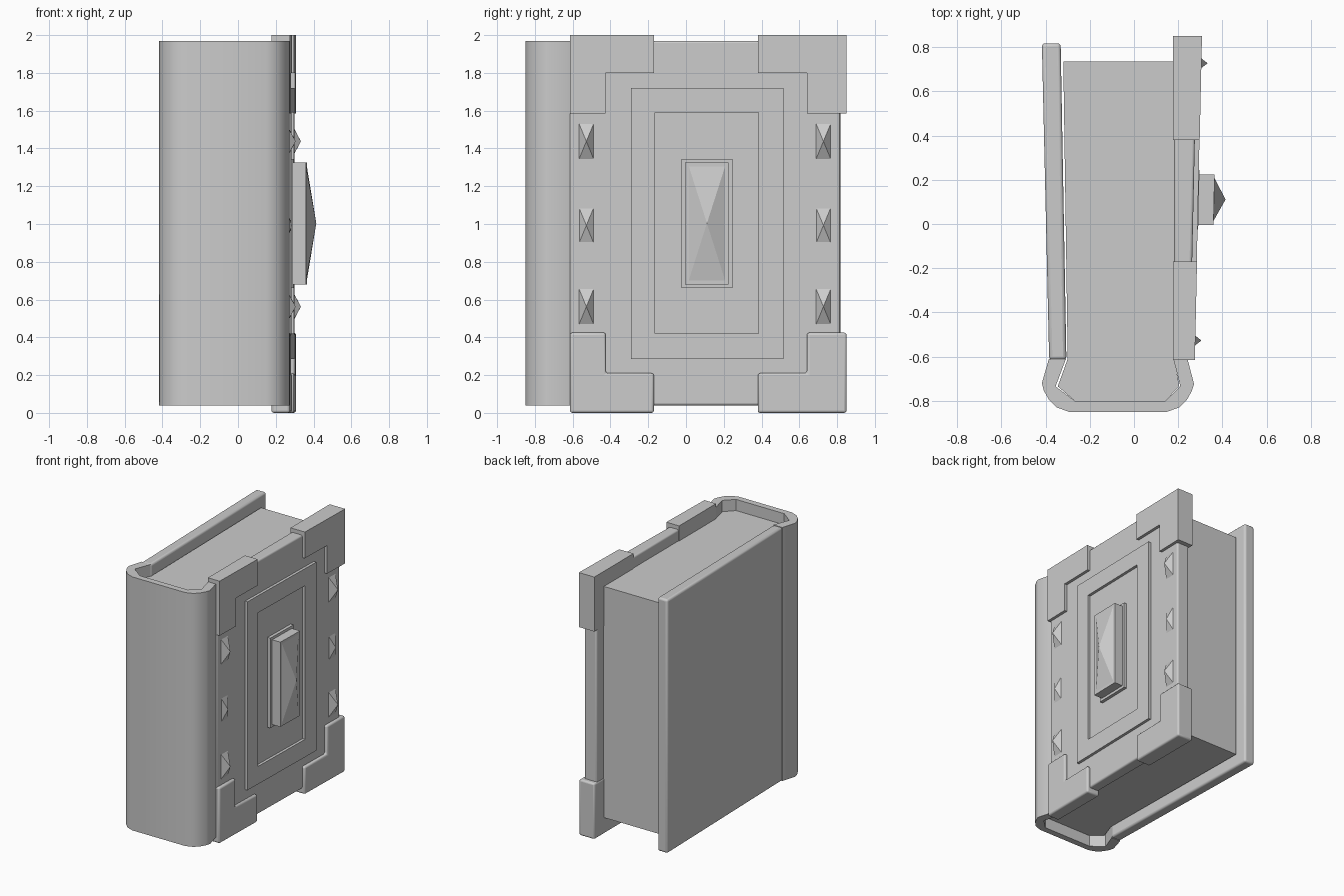
import bpy, bmesh, math

if "Cube" in bpy.data.objects:
    bpy.data.objects.remove(bpy.data.objects["Cube"])

TILT = 0.022  # the front cover leans outwards slightly along y


def finish(name, bm, bevel=0.0, tilt=False, segments=3):
    if tilt:
        for v in bm.verts:
            if v.co.x > 0.2:
                v.co.x += TILT * v.co.y
    bmesh.ops.recalc_face_normals(bm, faces=bm.faces)
    me = bpy.data.meshes.new(name)
    bm.to_mesh(me)
    bm.free()
    ob = bpy.data.objects.new(name, me)
    bpy.context.collection.objects.link(ob)
    if bevel:
        m = ob.modifiers.new("bevel", 'BEVEL')
        m.width, m.segments = bevel, segments
        m.limit_method, m.angle_limit = 'ANGLE', math.radians(40)
    return ob


def smooth(ob, angle=35):
    bpy.ops.object.select_all(action='DESELECT')
    ob.select_set(True)
    bpy.context.view_layer.objects.active = ob
    bpy.ops.object.shade_smooth_by_angle(angle=math.radians(angle))


def prism(name, pts, a, b, axis='z', **kw):
    """Extrude an (x, y) profile along z, or a (y, z) profile along x."""
    bm = bmesh.new()
    rings = [[bm.verts.new((p, q, d) if axis == 'z' else (d, p, q)) for p, q in pts]
             for d in (a, b)]
    bm.faces.new(rings[0])
    bm.faces.new(rings[1])
    for i in range(len(pts)):
        j = (i + 1) % len(pts)
        bm.faces.new((rings[0][i], rings[0][j], rings[1][j], rings[1][i]))
    return finish(name, bm, **kw)


def rect(y0, y1, z0, z1):
    return [(y0, z0), (y1, z0), (y1, z1), (y0, z1)]


def pyramid(name, y0, y1, z0, z1, x, apex):
    bm = bmesh.new()
    base = [bm.verts.new((x, y, z)) for y, z in rect(y0, y1, z0, z1)]
    tip = bm.verts.new((apex, (y0 + y1) / 2, (z0 + z1) / 2))
    bm.faces.new(base)
    for i in range(4):
        bm.faces.new((base[i], base[(i + 1) % 4], tip))
    return finish(name, bm, tilt=True)


# Spine: rounded outside, faceted inside
outer = [(-0.385, -0.61), (-0.417, -0.72), (-0.408, -0.755), (-0.385, -0.795),
         (-0.35, -0.83), (-0.295, -0.85), (0.15, -0.85), (0.205, -0.83),
         (0.24, -0.795), (0.262, -0.755), (0.272, -0.725), (0.242, -0.61)]
inner = [(0.178, -0.61), (0.21, -0.735), (0.14, -0.803), (-0.265, -0.803),
         (-0.355, -0.735), (-0.308, -0.61)]
smooth(prism("spine", outer + inner, 0.04, 1.97))

# Page block, recessed and filling the spine
prism("pages", [(-0.32, 0.735), (-0.30, -0.61), (-0.345, -0.735), (-0.262, -0.806),
                (0.137, -0.806), (0.205, -0.735), (0.183, -0.61), (0.19, 0.735)],
      0.125, 1.885)

# Covers
smooth(prism("back_cover", [(-0.384, -0.615), (-0.306, -0.615),
                            (-0.332, 0.818), (-0.417, 0.818)],
             0.04, 1.97, bevel=0.015))
smooth(prism("front_cover", rect(-0.615, 0.815, 0.04, 1.97), 0.182, 0.267,
             axis='x', tilt=True, bevel=0.012))

# Raised rectangular frame on the front cover
bm = bmesh.new()
loops = [[[bm.verts.new((x, y, z)) for y, z in r] for x in (0.26, 0.288)]
         for r in (rect(-0.29, 0.515, 0.285, 1.72), rect(-0.165, 0.385, 0.42, 1.59))]
(ob_, of_), (ib_, if_) = loops
for p, q in ((ob_, of_), (of_, if_), (if_, ib_), (ib_, ob_)):
    for i in range(4):
        j = (i + 1) % 4
        bm.faces.new((p[i], p[j], q[j], q[i]))
finish("cover_frame", bm, tilt=True)

# L-shaped corner guards: square at the top, rounded at the bottom
for side, y, dy, w in (("spine", -0.615, 0.445, 0.19), ("edge", 0.85, -0.47, 0.21)):
    w = math.copysign(w, dy)
    for end, z, dz, h in (("top", 2.0, -0.415, -0.2), ("bottom", 0.0, 0.425, 0.21)):
        pts = [(y, z), (y + dy, z), (y + dy, z + h), (y + w, z + h),
               (y + w, z + dz), (y, z + dz)]
        ob = prism(f"{end}_{side}_corner", pts, 0.177, 0.289, axis='x', tilt=True,
                   bevel=0.013 if end == "bottom" else 0)
        if end == "bottom":
            smooth(ob)

# Pyramid studs down both sides
for y in (-0.57, 0.685):
    for z, apex in ((0.46, 0.317), (0.89, 0.298), (1.335, 0.317)):
        pyramid("stud", y, y + 0.085, z, z + 0.205, 0.262, apex)

# Central ornament: base plate, block and gem
prism("gem_base", rect(-0.025, 0.245, 0.66, 1.345), 0.26, 0.291, axis='x', tilt=True)
prism("gem_block", rect(-0.005, 0.225, 0.68, 1.325), 0.28, 0.36, axis='x', tilt=True)
pyramid("gem", 0.015, 0.207, 0.702, 1.305, 0.36, 0.412)
